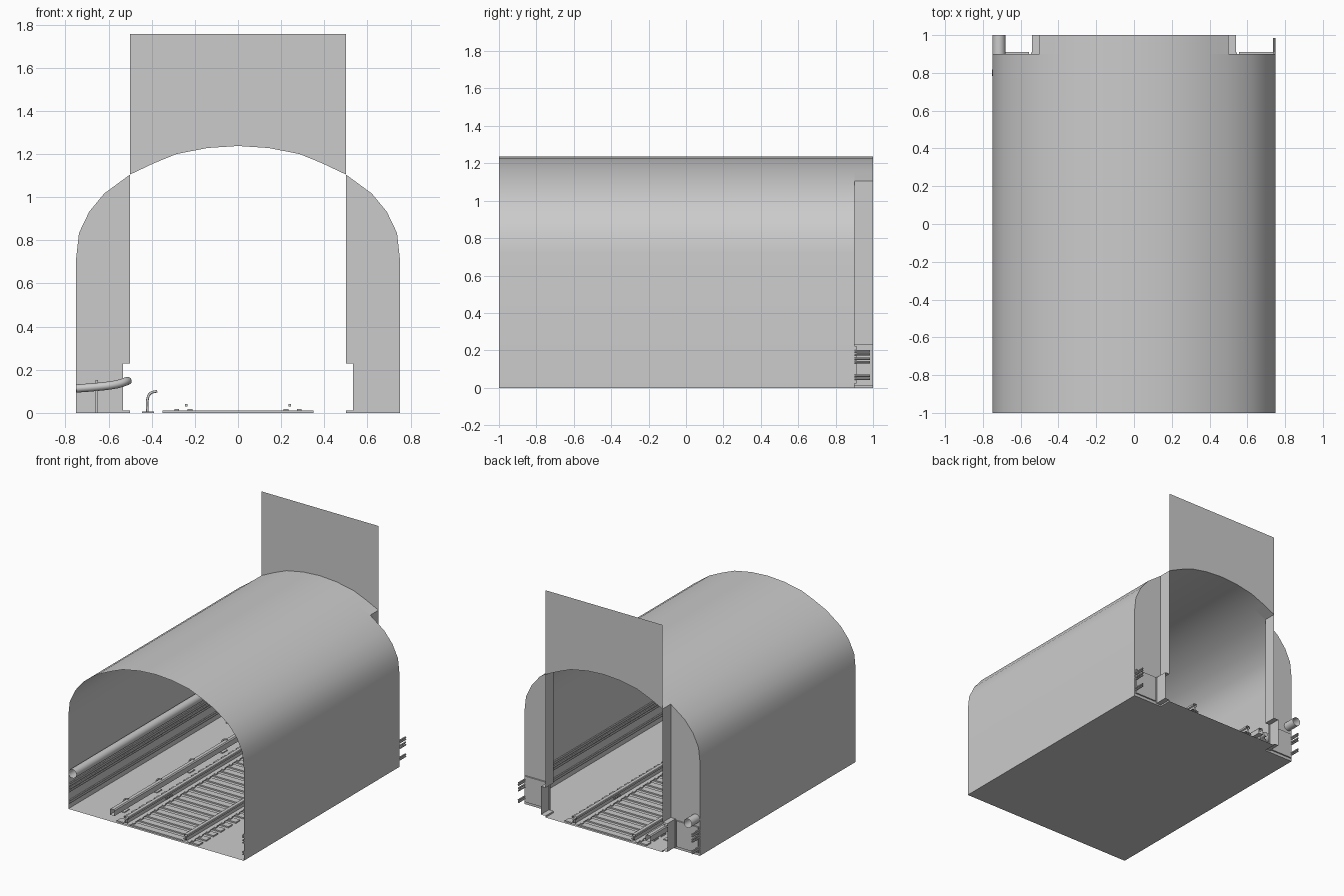
import bpy, math

if "Cube" in bpy.data.objects:
    bpy.data.objects.remove(bpy.data.objects["Cube"])

def mesh(name, verts, faces, smooth=False):
    me = bpy.data.meshes.new(name)
    me.from_pydata(verts, [], faces)
    me.update()
    if smooth:
        me.polygons.foreach_set("use_smooth", [True] * len(me.polygons))
        me.set_sharp_from_angle(angle=math.radians(35))
    ob = bpy.data.objects.new(name, me)
    bpy.context.collection.objects.link(ob)
    return ob

def extrude(name, prof, y0, y1, closed=False, smooth=False):
    """Open-ended sheet: an x/z profile swept along y."""
    n = len(prof)
    v = [(x, y0, z) for x, z in prof] + [(x, y1, z) for x, z in prof]
    f = [(i, (i + 1) % n, n + (i + 1) % n, n + i) for i in range(n if closed else n - 1)]
    return mesh(name, v, f, smooth)

def flat(name, prof, y):
    return mesh(name, [(x, y, z) for x, z in prof], [tuple(range(len(prof)))])

def boxes(name, items):
    """Many boxes (x0,x1,y0,y1,z0,z1) in one object."""
    v, f = [], []
    for x0, x1, y0, y1, z0, z1 in items:
        b = len(v)
        v += [(x, y, z) for z in (z0, z1) for x, y in ((x0, y0), (x1, y0), (x1, y1), (x0, y1))]
        f += [tuple(b + i for i in q) for q in
              ((3, 2, 1, 0), (4, 5, 6, 7), (0, 1, 5, 4), (1, 2, 6, 5), (2, 3, 7, 6), (3, 0, 4, 7))]
    return mesh(name, v, f)

def circle(cx, cz, r, n):
    return [(cx + r * math.cos(2 * math.pi * i / n), cz + r * math.sin(2 * math.pi * i / n)) for i in range(n)]

def tube_path(name, pts, r, caps=True):
    cu = bpy.data.curves.new(name, 'CURVE')
    cu.dimensions = '3D'
    cu.bevel_depth = r
    cu.bevel_resolution = 2
    cu.use_fill_caps = caps
    sp = cu.splines.new('BEZIER')
    sp.bezier_points.add(len(pts) - 1)
    sp.resolution_u = 5
    for p, c in zip(sp.bezier_points, pts):
        p.co = c
        p.handle_left_type = p.handle_right_type = 'AUTO'
    ob = bpy.data.objects.new(name, cu)
    bpy.context.collection.objects.link(ob)
    return ob

Y0, YW, Y1 = -1.0, 0.9, 1.0

# Tunnel shell: straight sides and a flattened arch
crown = [(.5, 1.105), (.39, 1.157), (.285, 1.2), (.14, 1.228), (0, 1.237)]
side = [(.75, 0), (.75, .717), (.737, .834), (.69, .932), (.62, 1.017)]
mid = crown + [(-x, z) for x, z in reversed(crown[:-1])]
arch = side + mid + [(-x, z) for x, z in reversed(side)]
extrude("tunnel_vault", arch, Y0, YW, smooth=True)
extrude("portal_vault", mid, YW, Y1, smooth=True)
mesh("tunnel_floor", [(-.75, Y0, 0), (.75, Y0, 0), (.75, YW, 0), (-.75, YW, 0),
                      (-.5, YW, 0), (.5, YW, 0), (.5, Y1, 0), (-.5, Y1, 0)],
     [(0, 1, 2, 5, 4, 3), (4, 5, 6, 7)])

# Upright panel above the portal
flat("portal_panel", mid + [(-.5, 1.755), (.5, 1.755)], Y1)

# Portal end walls, passage returns and recessed hatch boxes on both sides
notch = [(.5, 0), (.5, .012), (.54, .012), (.54, .23), (.5, .23), (.5, 1.105)]
for s, tag in ((1, "right"), (-1, "left")):
    m = lambda pr: [(s * x, z) for x, z in pr]
    flat("end_wall_" + tag, m(notch + side[::-1]), YW)
    extrude("passage_wall_" + tag, m(notch), YW, Y1)
    xs = sorted((s * .555, s * .742))
    boxes("hatch_" + tag, [(xs[0], xs[1], .894, .911, .022, .222)])
    xs = sorted((s * .533, s * .545))
    boxes("hatch_frame_" + tag, [(xs[0], xs[1], .895, .908, .012, .23)])
    # Wall cables in three pairs
    for i, z in enumerate((.048, .064, .137, .155, .18, .195)):
        extrude(f"cable_{tag}_{i}", circle(s * .742, z, .0065, 8), Y0, .985, True, True)

# Large open service pipe along the left wall
extrude("service_pipe", circle(-.715, .28, .034, 20), Y0, Y1, True, True)

# Sleepers with rail clips
N = 22
ys = [Y0 + (i + .5) * 2 / N for i in range(N)]
boxes("sleepers", [(-.35, .35, y - .026, y + .026, 0, .01) for y in ys])
boxes("rail_clips", [(s * c - .011, s * c + .011, y - .012, y + .012, .01, .018)
                     for y in ys for s in (1, -1) for c in (.222, .284)])

# Running rails: open-ended I profile, with bolts on the inner web
half = [(.03, .01), (.03, .015), (.006, .022), (.006, .05), (.016, .054), (.016, .068), (.012, .071)]
rail = half + [(-x, z) for x, z in reversed(half)]
for s, tag in ((1, "right"), (-1, "left")):
    extrude("rail_" + tag, [(s * .253 + x, z) for x, z in rail], Y0, Y1, True)
    boxes("rail_bolts_" + tag, [(s * .24 - .005, s * .24 + .005, y - .006, y + .006, .03, .042)
                                for y in (-.53, -.5, -.47, .47, .5, .53)])

# Power rail hung from hooked brackets
cover = [(-.395, .05), (-.395, .09), (-.388, .098), (-.362, .098), (-.355, .09), (-.355, .05)]
extrude("power_rail_cover", cover, Y0, Y1, True)
by = [-.8 + .4 * i for i in range(5)]
boxes("bracket_feet", [(-.445, -.39, y - .03, y + .03, 0, .007) for y in by])
for i, y in enumerate(by):
    tube_path(f"bracket_hook_{i}", [(-.42, y, .005), (-.419, y, .065), (-.407, y, .09), (-.375, y, .101)], .006)

# Branch pipe leaving the left wall, on a thin post
tube_path("branch_pipe", [(-.75, .80, .113), (-.66, .80, .12), (-.56, .815, .133), (-.515, .85, .147), (-.512, .89, .147)], .019)
boxes("branch_pipe_post", [(-.66, -.65, .795, .805, 0, .152)])
